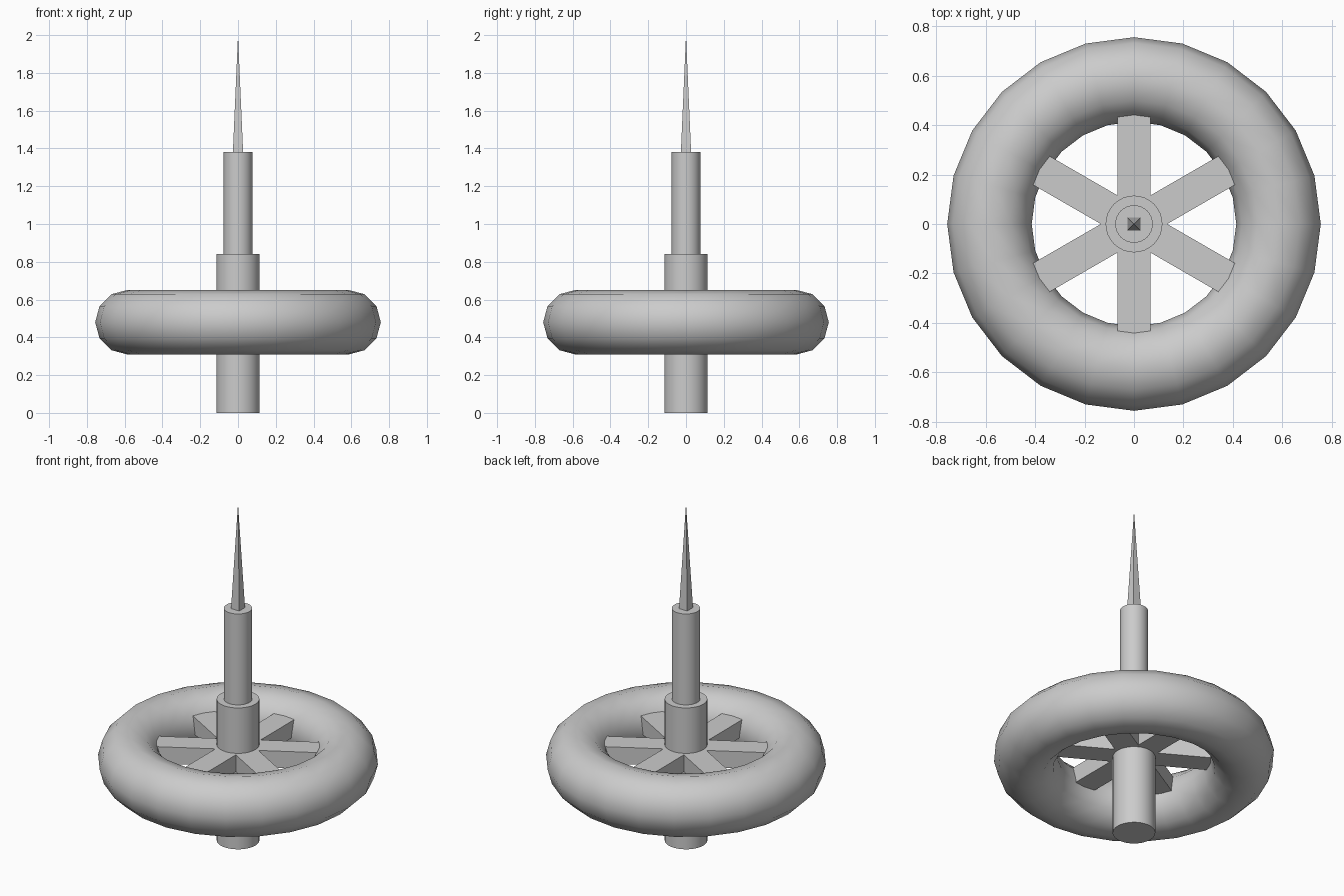
import bpy
from math import radians, cos, sin, pi, sqrt

if "Cube" in bpy.data.objects:
    bpy.data.objects.remove(bpy.data.objects["Cube"])


def finish(name, smooth=True):
    ob = bpy.context.object
    ob.name = name
    if smooth:
        bpy.ops.object.shade_smooth_by_angle(angle=radians(40))
    return ob


def column(name, radius, z0, z1):
    bpy.ops.mesh.primitive_cylinder_add(vertices=32, radius=radius, depth=z1 - z0,
                                        location=(0, 0, (z0 + z1) / 2))
    return finish(name)


# Central column in two steps
column("lower_hub", 0.115, 0, 0.84)
column("upper_shaft", 0.076, 0.84, 1.38)

# Square needle at the top
bpy.ops.mesh.primitive_cone_add(vertices=4, radius1=0.027 * sqrt(2), radius2=0, depth=0.62,
                                location=(0, 0, 1.69), rotation=(0, 0, pi / 4))
finish("needle", False)

# Ring
bpy.ops.mesh.primitive_torus_add(major_segments=24, minor_segments=12, major_radius=0.585,
                                 minor_radius=0.171, location=(0, 0, 0.48))
finish("ring").data.shade_smooth()

# Six spokes joining hub and ring
inner, outer, z0, z1 = 0.05, 0.50, 0.47, 0.57
for i in range(6):
    a = radians(30 + 60 * i)
    r = (inner + outer) / 2
    bpy.ops.mesh.primitive_cube_add(size=1, location=(r * cos(a), r * sin(a), (z0 + z1) / 2),
                                    rotation=(0, 0, a))
    bpy.context.object.scale = (outer - inner, 0.134, z1 - z0)
    finish(f"spoke_{i + 1}", False)
